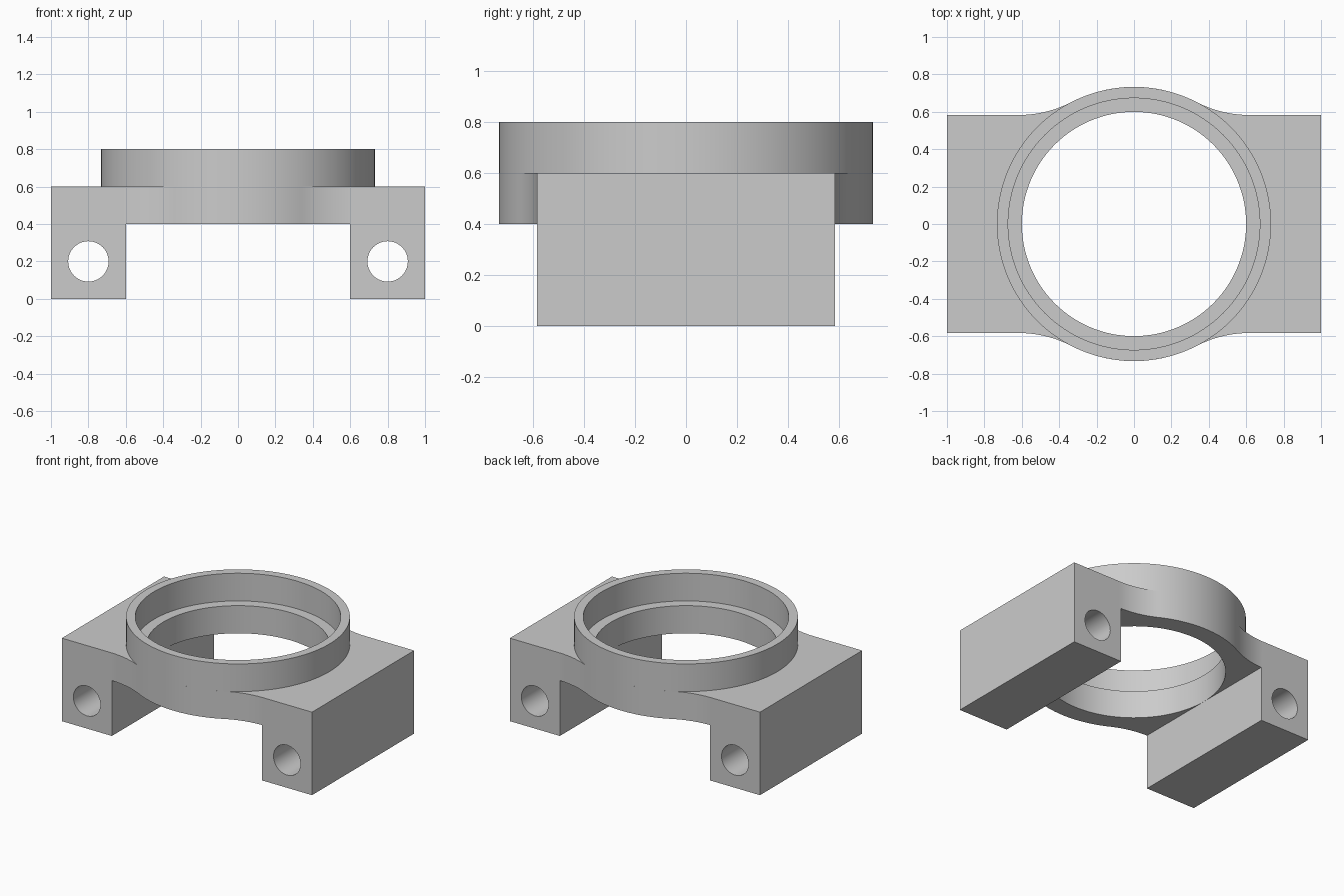
import bpy, bmesh
from math import atan2, cos, pi, sin, sqrt
from mathutils import Matrix, Vector

cube = bpy.data.objects.get("Cube")
if cube:
    bpy.data.objects.remove(cube, do_unlink=True)

# Main dimensions
HALF_DEPTH, COLLAR_R, SEAT_R, BORE_R = 0.583, 0.733, 0.673, 0.6
FILLET_R = 0.6
DECK_Z, PLATE_Z, TOP_Z = 0.6, 0.4, 0.8

grey = bpy.data.materials.new("plain grey")
grey.use_nodes = True
colour = (0.6, 0.6, 0.6, 1)
grey.diffuse_color = colour
grey.node_tree.nodes["Principled BSDF"].inputs["Base Color"].default_value = colour


def make_object(name, bm):
    bmesh.ops.recalc_face_normals(bm, faces=bm.faces)
    mesh = bpy.data.meshes.new(name)
    bm.to_mesh(mesh)
    bm.free()
    mesh.materials.append(grey)
    obj = bpy.data.objects.new(name, mesh)
    bpy.context.collection.objects.link(obj)
    return obj


def prism(name, outline, z0, z1):
    bm = bmesh.new()
    face = bm.faces.new([bm.verts.new((x, y, z0)) for x, y in outline])
    up = bmesh.ops.extrude_face_region(bm, geom=[face])["geom"]
    verts = [v for v in up if isinstance(v, bmesh.types.BMVert)]
    bmesh.ops.translate(bm, verts=verts, vec=(0, 0, z1 - z0))
    return make_object(name, bm)


def arc(cx, cy, r, a0, a1, n):
    return [(cx + r * cos(a0 + (a1 - a0) * i / n),
             cy + r * sin(a0 + (a1 - a0) * i / n)) for i in range(n + 1)]


def cut(target, cutter):
    mod = target.modifiers.new("cut", "BOOLEAN")
    mod.operation, mod.solver, mod.object = "DIFFERENCE", "EXACT", cutter
    bpy.context.view_layer.objects.active = target
    bpy.ops.object.modifier_apply(modifier=mod.name)
    bpy.data.objects.remove(cutter, do_unlink=True)


def smooth(obj):
    bpy.ops.object.select_all(action="DESELECT")
    obj.select_set(True)
    bpy.context.view_layer.objects.active = obj
    bpy.ops.object.shade_smooth_by_angle(angle=0.5)
    mod = obj.modifiers.new("flat_face_shading", "WEIGHTED_NORMAL")
    mod.keep_sharp = True


# Body outline: one quarter with a fillet tangent to side and circle, mirrored
fillet_y = HALF_DEPTH + FILLET_R
fillet_x = sqrt((COLLAR_R + FILLET_R) ** 2 - fillet_y ** 2)
touch = atan2(fillet_y, fillet_x)
quarter = [(1, HALF_DEPTH)]
quarter += arc(fillet_x, fillet_y, FILLET_R, -pi / 2, touch - pi, 16)
quarter += arc(0, 0, COLLAR_R, touch, pi / 2, 14)[1:]
back = quarter + [(-x, y) for x, y in reversed(quarter[:-1])]
outline = back + [(x, -y) for x, y in reversed(back)]
body = prism("bracket_body", outline, 0, DECK_Z)

# Channel between the two feet
w = BORE_R
cut(body, prism("channel_cutter", [(-w, -1), (w, -1), (w, 1), (-w, 1)], -0.2, PLATE_Z))

# Round bore through the deck
cut(body, prism("bore_cutter", arc(0, 0, BORE_R - 0.0005, 0, 2 * pi, 128)[:-1], 0.3, 0.9))

# Bolt hole running front to back through each foot
for side in (-1, 1):
    hole = prism("hole_cutter", arc(0, 0, 0.108, 0, 2 * pi, 48)[:-1], -1, 1)
    hole.data.transform(Matrix.Translation(Vector((side * 0.8, 0, 0.2)))
                        @ Matrix.Rotation(pi / 2, 4, "X"))
    cut(body, hole)
smooth(body)

# Raised collar, leaving a ledge around the bore
collar = prism("collar", arc(0, 0, COLLAR_R, 0, 2 * pi, 128)[:-1], DECK_Z, TOP_Z)
cut(collar, prism("seat_cutter", arc(0, 0, SEAT_R, 0, 2 * pi, 128)[:-1], 0.4, 1))
smooth(collar)
